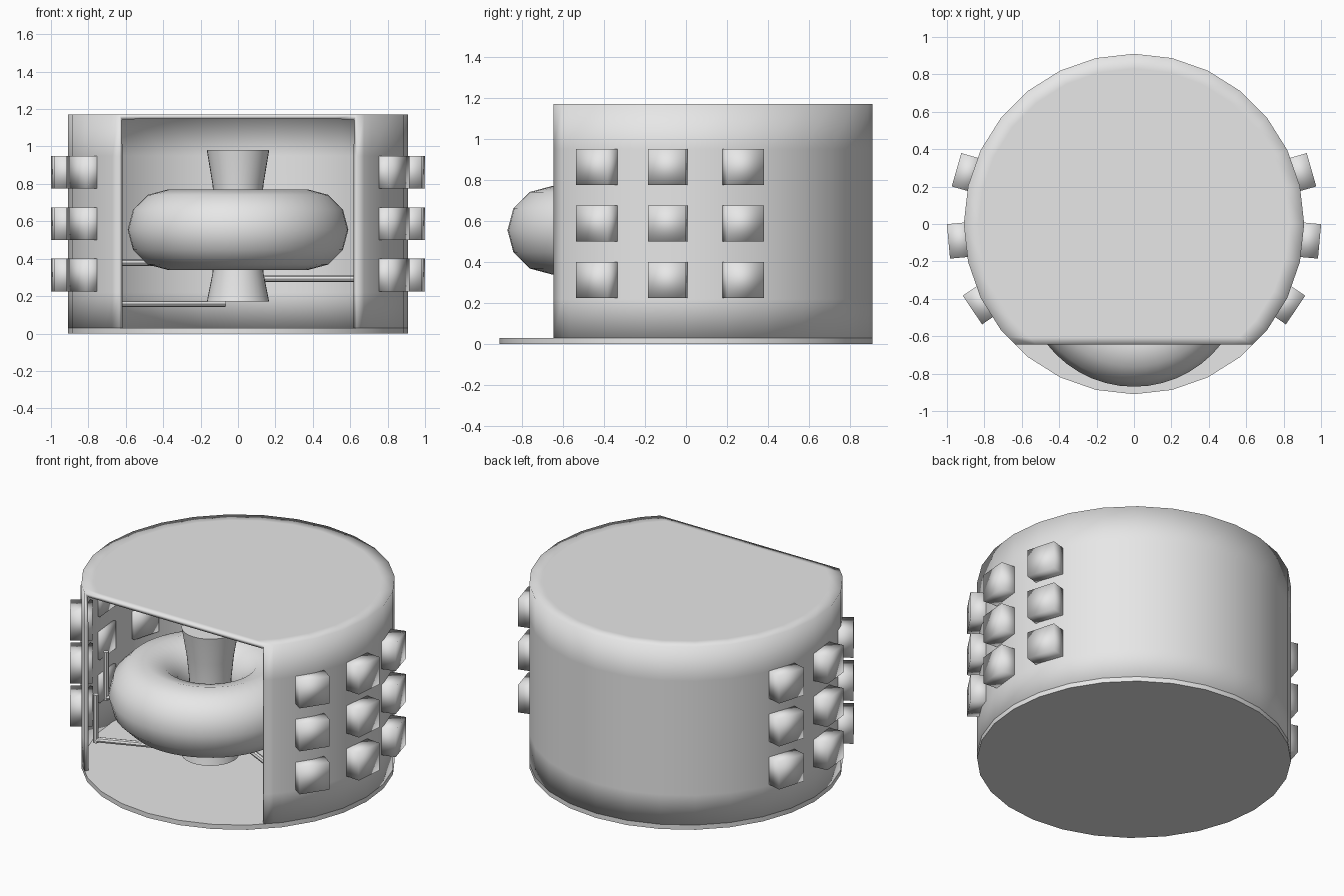
import bpy, bmesh
from math import cos, sin, pi, radians
from mathutils import Vector, Matrix

if "Cube" in bpy.data.objects:
    bpy.data.objects.remove(bpy.data.objects["Cube"])

GREY = (0.8, 0.8, 0.8, 1)
mat = bpy.data.materials.new("plain grey")
mat.use_nodes = True
mat.diffuse_color = GREY
mat.node_tree.nodes["Principled BSDF"].inputs["Base Color"].default_value = GREY

SEGS, RADIUS, HEIGHT, FRONT, FLOOR = 28, 0.91, 1.17, -0.645, 0.03


def finish(name, bm, smooth=True):
    """Turn a bmesh into a grey object."""
    bmesh.ops.recalc_face_normals(bm, faces=bm.faces)
    for f in bm.faces:
        f.smooth = smooth
    mesh = bpy.data.meshes.new(name)
    bm.to_mesh(mesh)
    bm.free()
    mesh.materials.append(mat)
    obj = bpy.data.objects.new(name, mesh)
    bpy.context.collection.objects.link(obj)
    return obj


def lathe(profile, segs, close=False, caps=(False, False)):
    """Revolve (radius, z) points about the z axis."""
    bm = bmesh.new()
    rings = [[bm.verts.new((r * cos(2 * pi * i / segs), r * sin(2 * pi * i / segs), z))
              for i in range(segs)] for r, z in profile]
    pairs = list(zip(rings, rings[1:])) + ([(rings[-1], rings[0])] if close else [])
    for a, b in pairs:
        for i in range(segs):
            j = (i + 1) % segs
            bm.faces.new((a[i], a[j], b[j], b[i]))
    for cap, ring in zip(caps, (rings[0], rings[-1])):
        if cap:
            bm.faces.new(ring)
    return bm


def sharpen(obj, angle=40):
    bpy.ops.object.select_all(action='DESELECT')
    obj.select_set(True)
    bpy.context.view_layer.objects.active = obj
    bpy.ops.object.shade_smooth_by_angle(angle=radians(angle))


# Drum wall and roof, sliced open at the front
bm = lathe([(RADIUS, FLOOR), (RADIUS, 0.22), (RADIUS, 0.95), (RADIUS, HEIGHT),
            (0.83, HEIGHT)], SEGS, caps=(False, True))
for y, clear in ((FRONT + 0.04, False), (FRONT, True)):
    bmesh.ops.bisect_plane(bm, geom=bm.verts[:] + bm.edges[:] + bm.faces[:],
                           plane_co=(0, y, 0), plane_no=(0, -1, 0), clear_outer=clear)
shell = finish("drum_shell", bm)
solid = shell.modifiers.new("wall thickness", 'SOLIDIFY')
solid.thickness = 0.022
solid.offset = -1
solid.use_even_offset = True

# Round floor plate reaching out past the opening
sharpen(finish("floor_plate", lathe([(RADIUS, 0), (RADIUS, FLOOR)], SEGS, caps=(True, True))))

# Ring and flared spindle
CENTRE = Vector((0, -0.28, 0))
tube = [(0.375 + 0.215 * cos(k * pi / 6), 0.555 + 0.215 * sin(k * pi / 6)) for k in range(12)]
ring = finish("ring", lathe(tube, 48, close=True))
ring.location = CENTRE
spindle = finish("spindle", lathe([(0.167, 0.17), (0.137, 0.32), (0.122, 0.5), (0.122, 0.65),
                                   (0.137, 0.8), (0.167, 0.98)], 32, caps=(True, True)))
spindle.location = CENTRE
sharpen(spindle)

# Studs in three rows on each side: (angle of face, outer face middle x, y)
STUDS = ((16, 0.949, 0.29), (-5.3, 0.992, -0.093), (-34, 0.864, -0.46))
DEPTH = 0.13
for side, label in ((1, "left"), (-1, "right")):
    bm = bmesh.new()
    for angle, x, y in STUDS:
        turn = Matrix.Rotation(radians(angle), 4, 'Z')
        for z in (0.3125, 0.5875, 0.8625):
            mid = Vector((x, y, z)) - turn @ Vector((DEPTH / 2, 0, 0))
            place = Matrix.Translation(mid) @ turn @ Matrix.Diagonal((DEPTH, 0.185, 0.175, 1))
            bmesh.ops.create_cube(bm, size=1, matrix=place)
    for v in bm.verts:
        v.co.x *= side
    finish(label + "_studs", bm)


def rod(bm, a, b, radius=0.017):
    """Add a straight round bar between two points."""
    a, b = Vector(a), Vector(b)
    turn = (b - a).to_track_quat('Z', 'Y').to_matrix().to_4x4()
    bmesh.ops.create_cone(bm, cap_ends=True, segments=8, radius1=radius, radius2=radius,
                          depth=(b - a).length, matrix=Matrix.Translation((a + b) / 2) @ turn)


# Bent pipes along the inner wall: upright plus a bar running inwards
PIPES = {"low_pipe": ((-0.67, -0.48, 0.158), (-0.07, -0.24)),
         "high_pipe": ((-0.686, -0.354, 0.378), (-0.1, -0.12)),
         "side_pipe": ((0.67, -0.5, 0.292), (0.07, -0.2))}
for name, (corner, end) in PIPES.items():
    x, y, z = corner
    bm = bmesh.new()
    rod(bm, (x, y, z - 0.017), (x, y, z + 0.29))
    rod(bm, corner, (*end, z))
    sharpen(finish(name, bm))
